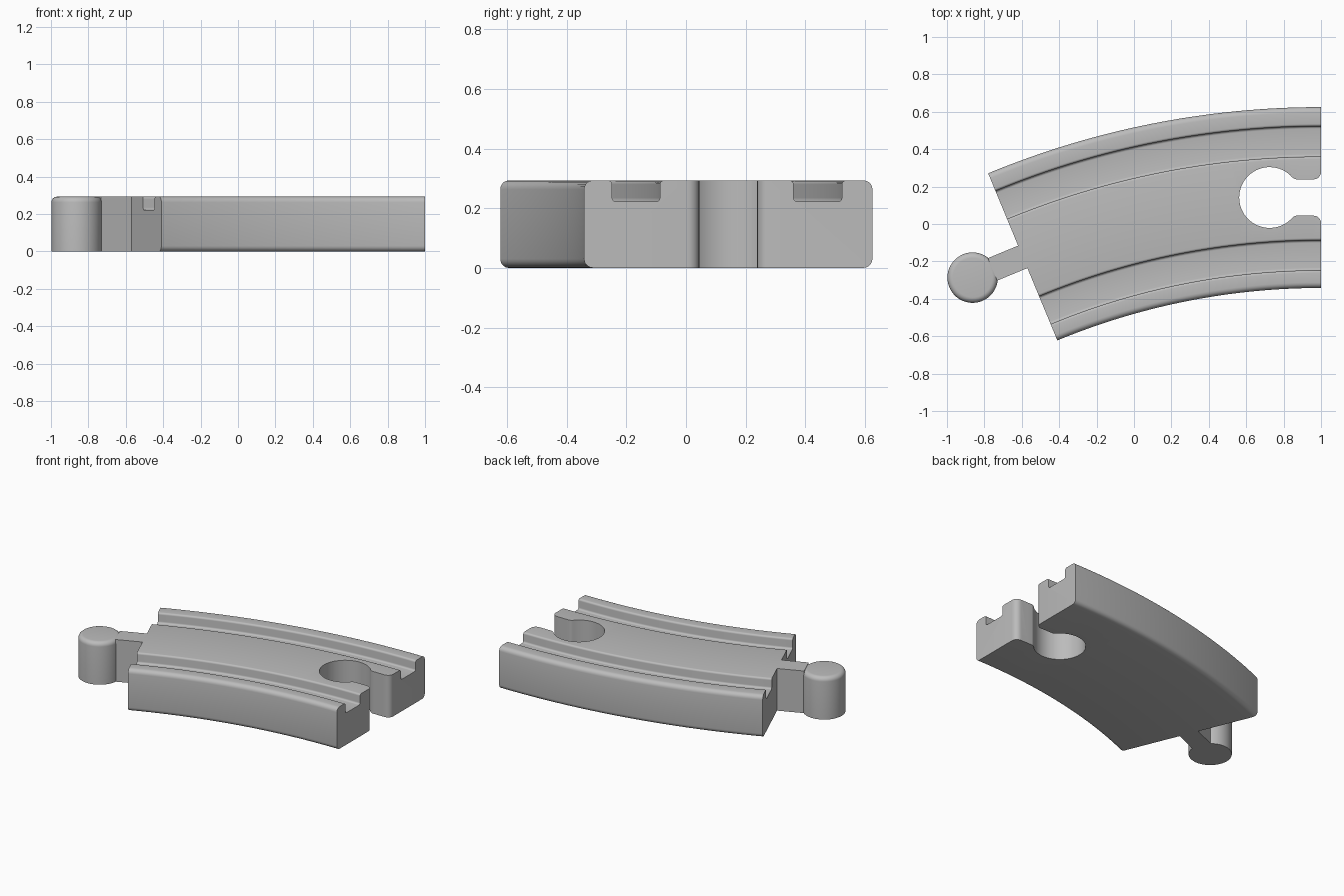
import bpy, bmesh, math
from mathutils import Vector, Matrix

old = bpy.data.objects.get("Cube")
if old:
    bpy.data.objects.remove(old, do_unlink=True)

ANGLE = math.radians(22.5)
CENTRE = Vector((1.0, -4.026, 0.0))      # centre of the track's curve
MID, HALF, H = 4.1675, 0.4835, 0.293     # middle radius, half width, height

mat = bpy.data.materials.new("plain_grey")
mat.use_nodes = True
mat.diffuse_color = (0.5, 0.5, 0.5, 1)
mat.node_tree.nodes["Principled BSDF"].inputs["Base Color"].default_value = (0.5, 0.5, 0.5, 1)


def rounded(corners, steps=5):
    """Outline through (a, b, radius) corners, each right angle rounded."""
    out = []
    for i, (a, b, r) in enumerate(corners):
        p = Vector((a, b))
        if r == 0:
            out.append(p)
            continue
        u = (Vector(corners[i - 1][:2]) - p).normalized()
        v = (Vector(corners[(i + 1) % len(corners)][:2]) - p).normalized()
        c = p + (u + v) * r
        for k in range(steps + 1):
            t = math.pi / 2 * k / steps
            out.append(c - v * r * math.cos(t) - u * r * math.sin(t))
    return out


def arc(cx, cy, r, a0, a1, steps):
    return [Vector((cx + r * math.cos(a0 + (a1 - a0) * k / steps),
                    cy + r * math.sin(a0 + (a1 - a0) * k / steps))) for k in range(steps + 1)]


def add_object(name, bm):
    bmesh.ops.recalc_face_normals(bm, faces=bm.faces)
    mesh = bpy.data.meshes.new(name)
    bm.to_mesh(mesh)
    bm.free()
    mesh.materials.append(mat)
    ob = bpy.data.objects.new(name, mesh)
    bpy.context.collection.objects.link(ob)
    return ob


def prism(name, outline, z0, z1):
    bm = bmesh.new()
    face = bm.faces.new([bm.verts.new((p.x, p.y, z0)) for p in outline])
    ext = bmesh.ops.extrude_face_region(bm, geom=[face])
    bmesh.ops.translate(bm, vec=(0, 0, z1 - z0),
                        verts=[g for g in ext["geom"] if isinstance(g, bmesh.types.BMVert)])
    return add_object(name, bm)


def smooth(ob):
    bpy.ops.object.select_all(action="DESELECT")
    ob.select_set(True)
    bpy.context.view_layer.objects.active = ob
    bpy.ops.object.shade_smooth_by_angle(angle=math.radians(30))


# Track body: grooved cross-section swept along the arc
section = [(-HALF, 0, 0.03), (HALF, 0, 0.03), (HALF, H, 0.03)]
for inner, outer in ((0.219, 0.381), (-0.389, -0.229)):
    section += [(outer, H, 0.013), (outer, 0.222, 0.013),
                (inner, 0.222, 0.013), (inner, H, 0.013)]
section.append((-HALF, H, 0.03))
profile = rounded(section)

bm = bmesh.new()
rings, n = [], 32
for k in range(n + 1):
    a = ANGLE * k / n
    rings.append([bm.verts.new(CENTRE + Vector((-math.sin(a) * (MID + p.x),
                                                math.cos(a) * (MID + p.x), p.y)))
                  for p in profile])
for r0, r1 in zip(rings, rings[1:]):
    for i in range(len(profile)):
        bm.faces.new((r0[i - 1], r0[i], r1[i], r1[i - 1]))
bm.faces.new(rings[0])
bm.faces.new(rings[-1])
body = add_object("track_body", bm)

# Keyhole socket: round hole, narrow channel and flared mouth
sx, sy, R, w, f = 0.725, MID + CENTRE.y, 0.1625, 0.097, 0.035
dx = math.sqrt((R + f) ** 2 - (w + f) ** 2)
meet = math.atan2(w + f, dx)
mouth = 0.04
upper = arc(0, 0, R, math.pi, meet, 24)
upper += arc(dx, w + f, f, math.pi + meet, 1.5 * math.pi, 6)[1:]
upper += arc(1 - sx - mouth, w + mouth, mouth, -math.pi / 2, 0, 6)
upper.append(Vector((1.05 - sx, w + mouth)))
lower = [Vector((p.x, -p.y)) for p in reversed(upper[1:])]
cutter = prism("socket_cutter", [p + Vector((sx, sy)) for p in upper + lower], -0.1, H + 0.1)
cutter.hide_render = True
cut = body.modifiers.new("socket", "BOOLEAN")
cut.operation = "DIFFERENCE"
cut.solver = "EXACT"
cut.object = cutter
bpy.context.view_layer.objects.active = body
bpy.ops.object.modifier_apply(modifier=cut.name)
bpy.data.objects.remove(cutter, do_unlink=True)
smooth(body)

# Connector at the far end, built along -x and turned with the arc
end = Matrix.Translation(CENTRE) @ Matrix.Rotation(ANGLE, 4, "Z")
reach, peg_r, fillet, neck = 0.29, 0.135, 0.03, 0.065

neck_outline = [Vector(p) for p in ((0, MID - neck), (0, MID + neck),
                                    (-reach + 0.115, MID + neck), (-reach + 0.115, MID - neck))]
neck_ob = prism("connector_neck", neck_outline, 0, H)
neck_ob.data.transform(end)

# Round peg with a softened top rim
bm = bmesh.new()
levels = [(peg_r, 0)] + [(p.x, p.y) for p in
                         arc(peg_r - fillet, H - fillet, fillet, 0, math.pi / 2, 6)]
seg = 48
rings = [[bm.verts.new((r * math.cos(math.tau * i / seg) - reach,
                        r * math.sin(math.tau * i / seg) + MID, z)) for i in range(seg)]
         for r, z in levels]
for r0, r1 in zip(rings, rings[1:]):
    for i in range(seg):
        bm.faces.new((r0[i - 1], r0[i], r1[i], r1[i - 1]))
bm.faces.new(rings[0])
bm.faces.new(rings[-1])
peg = add_object("connector_peg", bm)
peg.data.transform(end)
smooth(peg)
